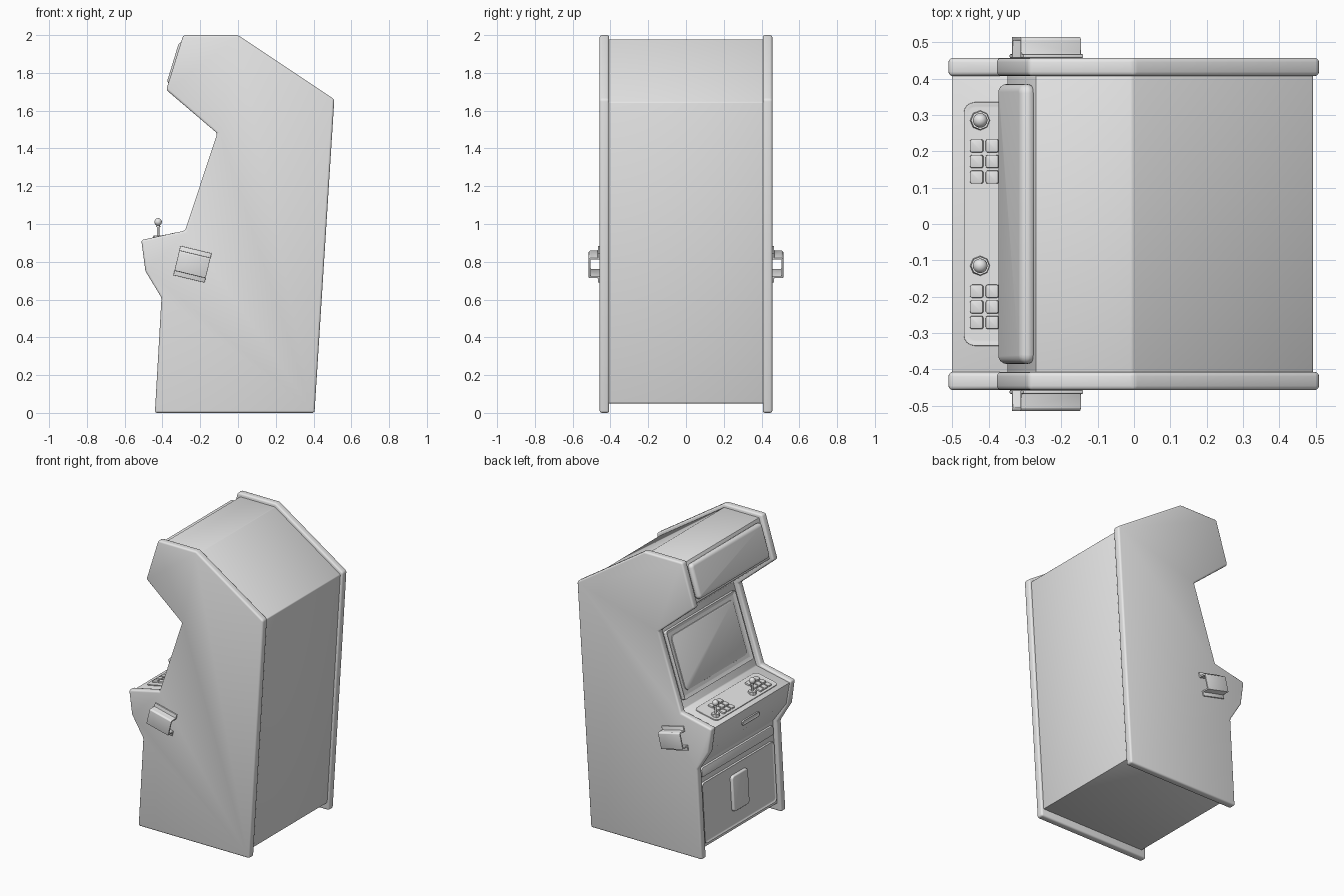
import bpy, bmesh, math
from mathutils import Vector, Matrix

cube = bpy.data.objects.get("Cube")
if cube:
    bpy.data.objects.remove(cube)

GREY = (0.8, 0.8, 0.8, 1)
mat = bpy.data.materials.new("plain_grey")
mat.use_nodes = True
mat.diffuse_color = GREY
mat.node_tree.nodes["Principled BSDF"].inputs["Base Color"].default_value = GREY


def finish(name, bm, bevel=0, segments=2, matrix=None):
    """Round the sharp edges, place the mesh and shade it."""
    bmesh.ops.recalc_face_normals(bm, faces=bm.faces)
    if bevel:
        sharp = [e for e in bm.edges if e.calc_face_angle(0) > math.radians(30)]
        bmesh.ops.bevel(bm, geom=sharp, offset=bevel, segments=segments,
                        profile=0.5, affect='EDGES', clamp_overlap=True)
    if matrix:
        bm.transform(matrix)
    mesh = bpy.data.meshes.new(name)
    bm.to_mesh(mesh)
    bm.free()
    mesh.materials.append(mat)
    obj = bpy.data.objects.new(name, mesh)
    bpy.context.collection.objects.link(obj)
    bpy.ops.object.select_all(action='DESELECT')
    obj.select_set(True)
    bpy.context.view_layer.objects.active = obj
    bpy.ops.object.shade_smooth_by_angle(angle=math.radians(35))
    return obj


def prism(name, points, direction, bevel=0, segments=2):
    """Extrude a flat outline along a direction."""
    bm = bmesh.new()
    face = bm.faces.new([bm.verts.new(p) for p in points])
    out = bmesh.ops.extrude_face_region(bm, geom=[face])
    # the first cap stays in place as the far end of the solid
    verts = [g for g in out["geom"] if isinstance(g, bmesh.types.BMVert)]
    bmesh.ops.translate(bm, verts=verts, vec=direction)
    return finish(name, bm, bevel, segments)


def slope_matrix(edge):
    """Frame on a sloped face: u down the slope, v towards -y, n outward."""
    a, b = (Vector((x, 0, z)) for x, z in edge)
    u = (b - a).normalized()
    v = Vector((0, -1, 0))
    return Matrix.Translation(a) @ Matrix((u, v, u.cross(v))).transposed().to_4x4()


def panel(name, edge, t0, t1, y0, y1, lo, hi, radius=0.02, rim=0, sink=0,
          bevel=0.004, segments=2):
    """Round-cornered plate on a sloped face, with an optional sunken middle."""
    bm = bmesh.new()
    ring = []
    corners = ((t1, -y0, 0), (t0, -y0, 1), (t0, -y1, 2), (t1, -y1, 3))
    signs = ((-1, -1), (1, -1), (1, 1), (-1, 1))
    for (t, v, k), (su, sv) in zip(corners, signs):
        for i in range(5):
            ang = math.pi / 2 * (k + i / 4)
            ring.append(bm.verts.new((t + su * radius + radius * math.cos(ang),
                                      v + sv * radius + radius * math.sin(ang), lo)))
    base = bm.faces.new(ring)
    out = bmesh.ops.extrude_face_region(bm, geom=[base])["geom"]
    top = next(g for g in out if isinstance(g, bmesh.types.BMFace))
    bmesh.ops.translate(bm, verts=top.verts[:], vec=(0, 0, hi - lo))
    bmesh.ops.recalc_face_normals(bm, faces=bm.faces)
    if rim:
        bmesh.ops.inset_region(bm, faces=[top], thickness=rim)
        bmesh.ops.translate(bm, verts=top.verts[:], vec=(0, 0, -sink))
        bmesh.ops.inset_region(bm, faces=[top], thickness=0.006)
    return finish(name, bm, bevel, segments, slope_matrix(edge))


# Side panels
side = [(-.44, 0), (.405, 0), (.51, 1.66), (0, 2), (-.29, 2), (-.38, 1.71),
        (-.11, 1.48), (-.28, .965), (-.512, .915), (-.49, .75), (-.405, .61)]
for label, y in (("right_side_panel", -.457), ("left_side_panel", .407)):
    prism(label, [(x, y, z) for x, z in side], (0, .05, 0), 0.012, 3)

# Cabinet core, set back from the side panels
marquee_face = ((-.27, 1.977), (-.35, 1.715))
screen_face = ((-.075, 1.485), (-.25, .957))
deck_face = ((-.25, .957), (-.502, .905))
apron_face = ((-.502, .905), (-.477, .755))
door_face = ((-.375, .61), (-.407, .05))
core = [(.392, .05), (.493, 1.645), (-.005, 1.977), *marquee_face, *screen_face,
        deck_face[1], apron_face[1], *door_face]
prism("cabinet_core", [(x, -.425, z) for x, z in core], (0, .85, 0), 0.005)

# Marquee
panel("marquee", marquee_face, .02, .255, -.385, .385, -.01, .036, .025,
      bevel=.022, segments=4)

# Screen with raised bezel
panel("screen_bezel", screen_face, .045, .5, -.375, .375, -.005, .026, .012,
      rim=.022, sink=.012)
panel("screen_glass", screen_face, .09, .455, -.335, .335, 0, .02, .03,
      bevel=.005)

# Control deck
panel("control_plate", deck_face, .045, .222, -.335, .335, -.005, .006, .03,
      rim=.01, sink=.003, bevel=.002)
for player, y in (("left", .285), ("right", -.115)):
    def deck_part(name, make, z, **kw):
        bm = bmesh.new()
        make(bm, **kw)
        finish(player + name, bm, matrix=Matrix.Translation((-.423, y, z)))

    cone = lambda bm, r, h, n: bmesh.ops.create_cone(
        bm, cap_ends=True, segments=n, radius1=r, radius2=r * .9, depth=h)
    ball = lambda bm, r: bmesh.ops.create_uvsphere(
        bm, u_segments=16, v_segments=10, radius=r)
    deck_part("_stick_base", cone, .93, r=.028, h=.02, n=8)
    deck_part("_stick_shaft", cone, .965, r=.007, h=.08, n=12)
    deck_part("_stick_collar", cone, .989, r=.012, h=.008, n=12)
    deck_part("_stick_ball", ball, 1.011, r=.02)
    for row in range(3):
        for col in range(3):
            t, by = .185 - .044 * col, y - .07 - .043 * row
            panel(f"{player}_button_{row}_{col}", deck_face, t - .018, t + .018,
                  by - .018, by + .018, 0, .014, .006, bevel=.003)

# Apron handle below the deck
panel("apron_handle", apron_face, .075, .11, -.09, .09, -.005, .01, .012,
      rim=.006, sink=.006, bevel=.002)

# Lower front: ledge, door and coin box
panel("front_ledge", door_face, .02, .085, -.39, .39, -.005, .016, .015,
      bevel=.006)
panel("front_door", door_face, .125, .535, -.39, .39, -.005, .016, .025,
      rim=.012, sink=.008, bevel=.003)
panel("coin_box", door_face, .19, .43, -.085, .085, 0, .028, .02,
      bevel=.008, segments=3)

# Hollow hat-section brackets on both sides
hat = [(-.08, 0), (-.08, .01), (-.055, .01), (-.055, .058), (.047, .058),
       (.055, .05), (.055, .01), (.08, .01), (.08, 0), (.045, 0),
       (.045, .048), (-.045, .048), (-.045, 0)]
tilt = math.radians(13.5)
along = Vector((math.cos(tilt), 0, -math.sin(tilt)))
up = Vector((math.sin(tilt), 0, math.cos(tilt)))
for label, s in (("left_bracket", 1), ("right_bracket", -1)):
    start = Vector((-.241, s * .457, .787)) - along * .085
    prism(label, [start + up * w + Vector((0, s * d, 0)) for w, d in hat],
          along * .17, .002)
